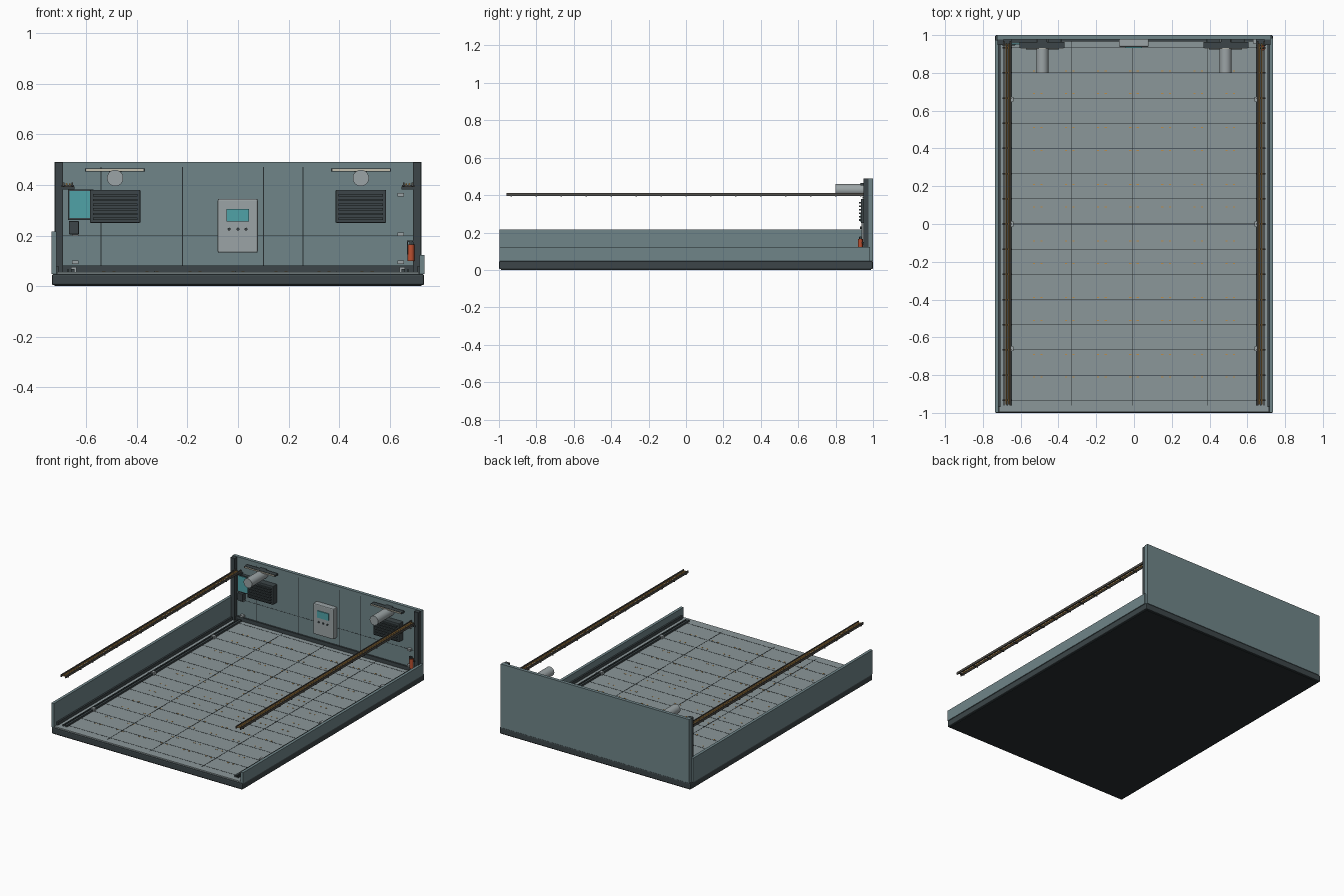
import bpy, bmesh, math
from mathutils import Matrix, Vector


def mat(name, r, g, b):
    m = bpy.data.materials.new(name)
    m.diffuse_color = (r, g, b, 1)
    return m


WALL = mat("wall_teal", 0.16, 0.235, 0.25)
DARK = mat("dark_metal", 0.045, 0.06, 0.065)
BLACK = mat("seam_dark", 0.02, 0.027, 0.03)
FLOOR = mat("floor_grey", 0.26, 0.31, 0.32)
LIGHT = mat("light_grey", 0.33, 0.37, 0.38)
STRIP = mat("lamp_strip", 0.55, 0.52, 0.42)
TEAL = mat("screen_teal", 0.08, 0.36, 0.39)
AMBER = mat("amber", 0.5, 0.27, 0.07)
RED = mat("extinguisher_red", 0.5, 0.08, 0.03)
BROWN = mat("tray_metal", 0.08, 0.075, 0.065)


def finish(name, bm, m, bevel=0, smooth=False):
    me = bpy.data.meshes.new(name)
    bm.to_mesh(me)
    bm.free()
    ob = bpy.data.objects.new(name, me)
    bpy.context.collection.objects.link(ob)
    me.materials.append(m)
    if bevel:
        mod = ob.modifiers.new("bevel", 'BEVEL')
        mod.width, mod.segments = bevel, 2
    if smooth:
        bpy.context.view_layer.objects.active = ob
        ob.select_set(True)
        bpy.ops.object.shade_smooth_by_angle(angle=math.radians(40))
        ob.select_set(False)
    return ob


def boxes(name, m, items, bevel=0):
    """One object from boxes given as (x0, x1, y0, y1, z0, z1)."""
    bm = bmesh.new()
    for x0, x1, y0, y1, z0, z1 in items:
        c = Vector(((x0 + x1) / 2, (y0 + y1) / 2, (z0 + z1) / 2))
        s = Matrix.Diagonal((abs(x1 - x0), y1 - y0, z1 - z0, 1))
        bmesh.ops.create_cube(bm, size=1, matrix=Matrix.Translation(c) @ s)
    return finish(name, bm, m, bevel)


def both(items):
    """Add the mirror image of every box across x = 0."""
    return items + [(-b[1], -b[0]) + tuple(b[2:]) for b in items]


def rods(name, m, items, axis='Y', seg=24):
    """Cylinders given as (centre, radius, length)."""
    rot = Matrix.Rotation(math.pi / 2, 4, 'X') if axis == 'Y' else Matrix()
    bm = bmesh.new()
    for c, r, l in items:
        bmesh.ops.create_cone(bm, cap_ends=True, segments=seg, radius1=r, radius2=r,
                              depth=l, matrix=Matrix.Translation(c) @ rot)
    return finish(name, bm, m, smooth=True)


# Base slab with footing
boxes("footing", BLACK, [(-0.725, 0.725, -0.99, 0.99, 0, 0.008)])
boxes("base_slab", DARK, [(-0.735, 0.735, -1, 1, 0.004, 0.048)], 0.007)

# Floor with seams and small indicator studs
FZ = 0.056
boxes("floor", FLOOR, [(-0.715, 0.715, -0.995, 0.975, 0.046, FZ)])
seams = [(-0.69, 0.69, k * 0.1333 - 0.0015, k * 0.1333 + 0.0015, FZ - 0.001, FZ + 0.0008)
         for k in range(-7, 8)]
seams += [(x - 0.0015, x + 0.0015, -0.96, 0.97, FZ - 0.001, FZ + 0.001) for x in (-0.33, -0.01, 0.39)]
boxes("floor_seams", BLACK, seams)
studs = []
for yc in (-0.75, -0.45, -0.15, 0.15, 0.45, 0.75):
    for dy in (-0.06, 0.06):
        for i in range(-3, 4):
            for dx in (-0.02, 0.02):
                x, y = i * 0.17 + dx, yc + dy
                studs.append((x - 0.006, x + 0.006, y - 0.003, y + 0.003, FZ - 0.001, FZ + 0.0015))
boxes("floor_studs", AMBER, studs)

# Cut-away side walls and back wall
boxes("left_wall", WALL, [(-0.737, -0.717, -0.998, 0.975, 0.048, 0.215)])
boxes("right_wall", WALL, [(0.717, 0.737, -0.998, 0.985, 0.048, 0.123)])
boxes("back_wall", WALL, [(-0.725, 0.725, 0.977, 1, 0.048, 0.49)])
boxes("corner_posts", DARK, both([(0.69, 0.722, 0.948, 0.985, 0.05, 0.488)]))
boxes("back_skirting", DARK, [(-0.69, 0.69, 0.966, 0.98, 0.05, 0.082)])
boxes("side_skirting", DARK, both([(0.706, 0.72, -0.97, 0.95, 0.05, 0.078)]))
wall_seams = [(x - 0.002, x + 0.002, 0.976, 0.98, 0.08, 0.47) for x in (-0.54, -0.22, 0.1, 0.257)]
wall_seams += [(-0.69, 0.69, 0.9762, 0.98, 0.199, 0.201)]
boxes("wall_seams", BLACK, wall_seams)

# Floor rails along both sides, with clamps
boxes("floor_rails", DARK, both([(0.645, 0.66, -0.96, 0.96, 0.054, 0.068),
                                 (0.668, 0.676, -0.96, 0.96, 0.054, 0.066)]))
boxes("rail_clamps", LIGHT, both([(0.637, 0.66, y - 0.012, y + 0.012, 0.056, 0.075)
                                  for y in (-0.66, 0, 0.66)]))
boxes("wall_clamps", LIGHT, both([(0.63, 0.655, 0.955, 0.98, z, z + 0.013)
                                  for z in (0.088, 0.198, 0.355)]))

# Overhead ladder trays with cables
tray = [(x, x + 0.006, -0.96, 0.97, 0.394, 0.41) for x in (0.652, 0.686)]
tray += [(0.648, 0.696, k * 0.1333 - 0.004, k * 0.1333 + 0.004, 0.392, 0.399) for k in range(-7, 8)]
boxes("cable_trays", BROWN, both(tray))
boxes("tray_brackets", DARK, both([(0.645, 0.7, 0.945, 0.98, 0.382, 0.393)]))
rods("tray_cables", AMBER, [((s * x, 0, 0.403), 0.004, 1.91) for s in (-1, 1) for x in (0.664, 0.677)], seg=8)

# Louvred vents
boxes("vent_bodies", DARK, both([(0.385, 0.585, 0.935, 0.98, 0.25, 0.38)]), 0.004)
boxes("vent_louvres", DARK, both([(0.397, 0.573, 0.924, 0.94, 0.262 + i * 0.0185, 0.271 + i * 0.0185)
                                  for i in range(6)]))

# Round ducts and lamp bars above the vents
rods("ducts", LIGHT, [((s * 0.485, 0.89, 0.427), 0.032, 0.18) for s in (-1, 1)], seg=32)
boxes("lamp_bars", DARK, both([(0.368, 0.605, 0.932, 0.964, 0.452, 0.464)]))
boxes("lamp_brackets", DARK, both([(0.46, 0.51, 0.96, 0.98, 0.45, 0.464)]))
boxes("lamp_strips", STRIP, both([(0.373, 0.6, 0.929, 0.934, 0.454, 0.462)]))

# Central control panel
boxes("control_panel", LIGHT, [(-0.08, 0.078, 0.938, 0.98, 0.132, 0.345)], 0.006)
boxes("control_screen", TEAL, [(-0.045, 0.043, 0.932, 0.942, 0.256, 0.304)])
rods("control_buttons", DARK, [((x, 0.936, 0.225), 0.006, 0.01) for x in (-0.035, 0, 0.032)], seg=12)

# Wall display and junction box on the left
boxes("display_frame", DARK, [(-0.672, -0.57, 0.955, 0.98, 0.262, 0.382)])
boxes("display_screen", TEAL, [(-0.665, -0.577, 0.951, 0.957, 0.27, 0.375)])
boxes("junction_box", DARK, [(-0.668, -0.628, 0.945, 0.98, 0.205, 0.257)], 0.003)

# Fire extinguisher on the right
rods("extinguisher", RED, [((0.683, 0.932, 0.132), 0.013, 0.065)], 'Z', 20)
rods("extinguisher_neck", DARK, [((0.683, 0.932, 0.169), 0.006, 0.014)], 'Z', 12)
boxes("extinguisher_handle", DARK, [(0.668, 0.69, 0.927, 0.937, 0.174, 0.18),
                                    (0.667, 0.672, 0.928, 0.936, 0.125, 0.176),
                                    (0.67, 0.696, 0.942, 0.975, 0.14, 0.15)])
